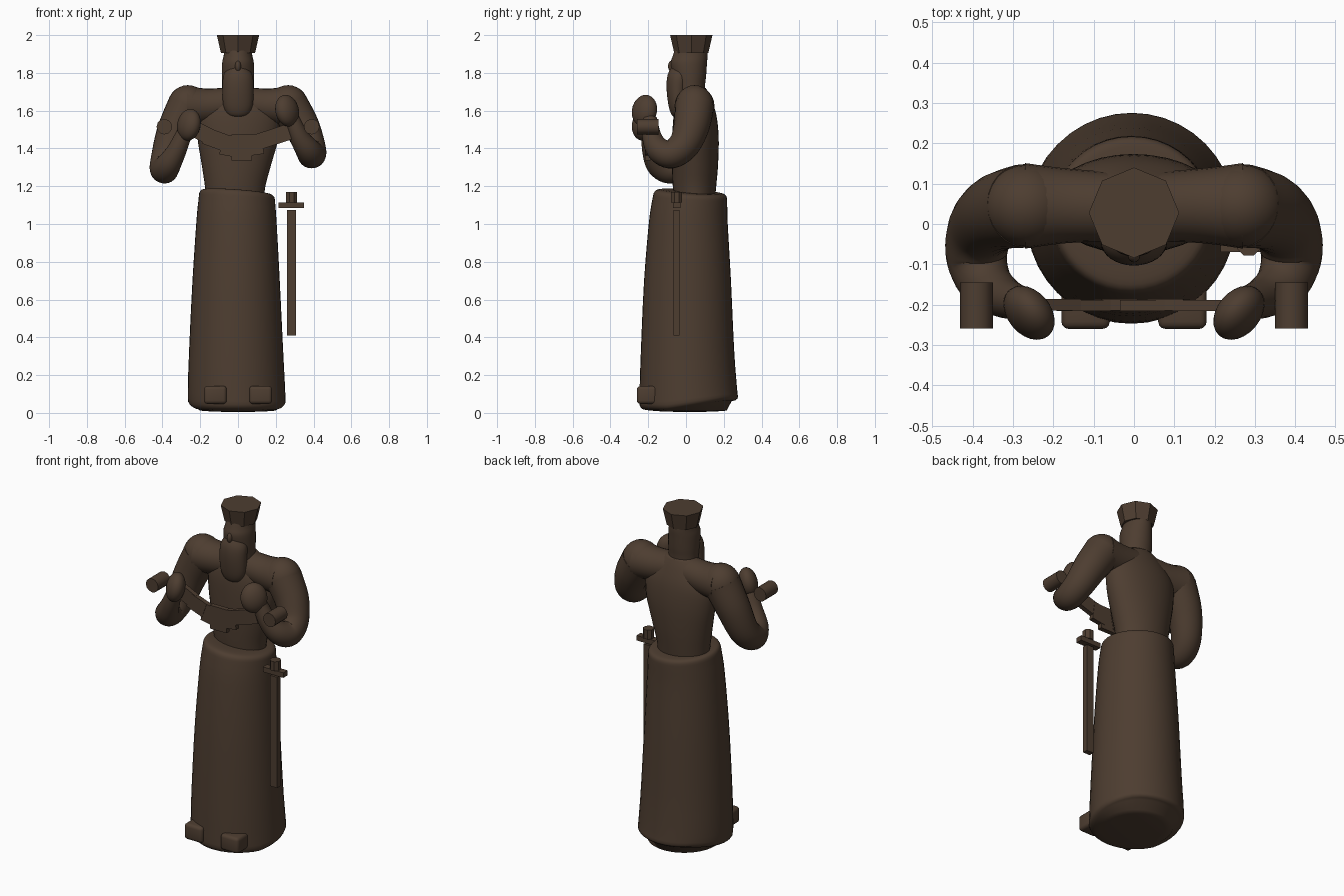
import bpy, bmesh, math
from mathutils import Vector, Matrix

if "Cube" in bpy.data.objects:
    bpy.data.objects.remove(bpy.data.objects["Cube"])

brown = bpy.data.materials.new("dark_brown")
brown.diffuse_color = (0.075, 0.047, 0.030, 1)
brown.use_nodes = True
brown.node_tree.nodes["Principled BSDF"].inputs["Base Color"].default_value = brown.diffuse_color


def finish(bm, name, angle=40):
    bmesh.ops.recalc_face_normals(bm, faces=bm.faces[:])
    me = bpy.data.meshes.new(name)
    bm.to_mesh(me)
    bm.free()
    ob = bpy.data.objects.new(name, me)
    bpy.context.collection.objects.link(ob)
    me.materials.append(brown)
    bpy.ops.object.select_all(action='DESELECT')
    bpy.context.view_layer.objects.active = ob
    ob.select_set(True)
    if angle:
        bpy.ops.object.shade_smooth_by_angle(angle=math.radians(angle))
    return ob


def spline(keys, steps):
    """Catmull-Rom through tuples of numbers."""
    out = []
    for i in range(len(keys) - 1):
        a, b, c, d = (Vector(keys[max(0, min(len(keys) - 1, i + k))]) for k in (-1, 0, 1, 2))
        for s in range(steps):
            t = s / steps
            out.append(0.5 * (2 * b + (c - a) * t + (2 * a - 5 * b + 4 * c - d) * t * t
                              + (3 * b - a - 3 * c + d) * t ** 3))
    return out + [Vector(keys[-1])]


def skin(name, rings, angle=60):
    """Join equal rings of points into a capped body."""
    bm = bmesh.new()
    loops = [[bm.verts.new(p) for p in r] for r in rings]
    n = len(loops[0])
    for a, b in zip(loops, loops[1:]):
        for i in range(n):
            bm.faces.new((a[i], a[(i + 1) % n], b[(i + 1) % n], b[i]))
    bm.faces.new(loops[0][::-1])
    bm.faces.new(loops[-1])
    return finish(bm, name, angle)


def loft(name, keys, steps=4, n=32, lift=lambda x, y, z: 0):
    """Stacked ellipses: z, centre x, centre y, radius x, radius y."""
    rings = []
    for z, cx, cy, rx, ry in spline(keys, steps):
        ring = []
        for i in range(n):
            a = math.tau * i / n
            x, y = cx + rx * math.cos(a), cy + ry * math.sin(a)
            ring.append((x, y, z + lift(x, y, z)))
        rings.append(ring)
    return skin(name, rings)


def tube(name, keys, ref, steps=6, n=24):
    """Round tube along x, y, z, radius."""
    pts = spline(keys, steps)
    rings = []
    for k, p in enumerate(pts):
        t = (pts[min(k + 1, len(pts) - 1)] - pts[max(k - 1, 0)]).to_3d().normalized()
        u = (Vector(ref) - t * t.dot(Vector(ref))).normalized()
        v = t.cross(u)
        rings.append([p.to_3d() + p[3] * (u * math.cos(math.tau * i / n) + v * math.sin(math.tau * i / n))
                      for i in range(n)])
    return skin(name, rings)


def ball(name, loc, size, rot=Matrix()):
    bm = bmesh.new()
    bmesh.ops.create_uvsphere(bm, u_segments=24, v_segments=14, radius=1,
                              matrix=Matrix.Translation(loc) @ rot @ Matrix.Diagonal((*size, 1)))
    return finish(bm, name, 60)


def box(name, loc, size, tilt=0, bevel=0):
    bm = bmesh.new()
    bmesh.ops.create_cube(bm, size=1, matrix=Matrix.Translation(loc)
                          @ Matrix.Rotation(math.radians(tilt), 4, 'Y') @ Matrix.Diagonal((*size, 1)))
    if bevel:
        bmesh.ops.bevel(bm, geom=bm.edges[:], offset=bevel, segments=3, profile=0.5, affect='EDGES')
    return finish(bm, name, 50 if bevel else 0)


def cylinder(name, loc, r1, r2, depth, sides, rot=Matrix(), angle=0):
    bm = bmesh.new()
    bmesh.ops.create_cone(bm, cap_ends=True, segments=sides, radius1=r1, radius2=r2, depth=depth,
                          matrix=Matrix.Translation(loc) @ rot)
    return finish(bm, name, angle)


# Long robe: hem rises at the back, waistline slopes down to the right and back
def robe_lift(x, y, z):
    hem = max(0, 1 - z / 0.25) * 0.05 * max(0, min(1, (y + 0.1) / 0.3)) if z > 0.015 else 0
    waist = max(0, (z - 0.95) / 0.22) * (-0.07 * x - 0.07 * y)
    return hem + waist


loft("robe", [(0.005, 0, 0.02, 0.06, 0.06), (0.012, 0, 0.015, 0.20, 0.20), (0.03, -0.004, 0.015, 0.252, 0.256),
              (0.10, -0.008, 0.012, 0.258, 0.258), (0.35, -0.01, 0.008, 0.248, 0.246),
              (0.70, -0.01, 0.008, 0.231, 0.230), (1.00, -0.008, 0.012, 0.213, 0.209),
              (1.12, -0.006, 0.020, 0.203, 0.198), (1.160, -0.006, 0.024, 0.196, 0.190),
              (1.173, -0.008, 0.028, 0.17, 0.165), (1.175, -0.01, 0.03, 0.10, 0.10)], 3, 40, robe_lift)

# Torso
loft("torso", [(1.10, -0.015, 0.045, 0.150, 0.105), (1.20, -0.015, 0.045, 0.160, 0.115),
               (1.32, -0.008, 0.048, 0.185, 0.122), (1.46, 0, 0.050, 0.215, 0.123),
               (1.58, 0, 0.048, 0.215, 0.112), (1.67, 0, 0.045, 0.150, 0.085),
               (1.72, 0, 0.045, 0.09, 0.06)])
tube("shoulder_yoke", [(-0.27, 0.045, 1.625, 0.106), (-0.16, 0.045, 1.625, 0.092), (0, 0.042, 1.64, 0.085),
                       (0.16, 0.045, 1.625, 0.092), (0.27, 0.045, 1.625, 0.106)], (0, 1, 0))

# Head with neck, and the long beard in front
loft("head", [(1.60, 0, 0.03, 0.085, 0.07), (1.72, 0, 0.022, 0.084, 0.078), (1.78, 0, 0.018, 0.086, 0.088),
              (1.85, 0, 0.015, 0.084, 0.096), (1.89, 0, 0.022, 0.076, 0.092), (1.93, 0, 0.028, 0.07, 0.085)])
loft("beard", [(1.565, 0, -0.045, 0.02, 0.012), (1.58, 0, -0.045, 0.055, 0.032), (1.63, 0, -0.045, 0.078, 0.048),
               (1.72, 0, -0.045, 0.082, 0.058), (1.79, 0, -0.035, 0.076, 0.062), (1.84, 0, -0.02, 0.04, 0.05)])
ball("nose", (0, -0.075, 1.835), (0.016, 0.02, 0.03))

# Octagonal cap
cylinder("cap", (0, 0.028, 1.952), 0.090, 0.112, 0.096, 8)

# Arms, hands and rods; the left elbow hangs lower
for side, s, drop, lift in (("right", 1, 0, 0.075), ("left", -1, 0.08, 0)):
    ball(side + "_shoulder", (s * 0.265, 0.045, 1.625), (0.108, 0.103, 0.11))
    tube(side + "_arm", [(s * 0.27, 0.045, 1.625, 0.104), (s * 0.335, 0.03, 1.52 - drop * 0.4, 0.095),
                         (s * 0.378, -0.01, 1.42 - drop * 0.9, 0.083),
                         (s * 0.390, -0.08, 1.37 - drop, 0.076),
                         (s * 0.368, -0.145, 1.395 - drop, 0.066),
                         (s * 0.325, -0.18, 1.46 - drop * 0.9, 0.052),
                         (s * 0.285, -0.195, 1.50 + lift - 0.02, 0.042)], (1, 0, 0))
    rot = Matrix.Rotation(s * math.radians(-40), 4, 'Z') @ Matrix.Rotation(s * math.radians(-12), 4, 'Y')
    ball(side + "_hand", (s * 0.26, -0.22, 1.525 + lift), (0.052, 0.075, 0.085), rot)
    cylinder(side + "_rod", (s * 0.39, -0.202, 1.515), 0.041, 0.041, 0.115, 12,
             Matrix.Rotation(math.pi / 2, 4, 'X'), 40)
    # Shoe tips below the robe
    box(side + "_shoe", (s * 0.12, -0.205, 0.095), (0.12, 0.11, 0.095), 0, 0.018)

# Sagging strap of flat plates held between the hands
for i, (x, z, w, h, tilt) in enumerate([(-0.195, 1.485, 0.10, 0.085, 26), (-0.125, 1.45, 0.11, 0.09, 20),
                                        (-0.045, 1.415, 0.09, 0.11, 10), (0.02, 1.405, 0.11, 0.14, 0),
                                        (0.085, 1.42, 0.09, 0.11, -8), (0.19, 1.462, 0.17, 0.085, -18)]):
    box("strap_plate_%d" % (i + 1), (x, -0.2 - 0.002 * (i % 2), z), (w, 0.028, h), tilt)

# Sword hanging at the right hip
box("sword_blade", (0.283, -0.05, 0.742), (0.046, 0.032, 0.665))
box("sword_guard", (0.282, -0.05, 1.10), (0.136, 0.04, 0.03))
cylinder("sword_grip", (0.284, -0.05, 1.142), 0.031, 0.031, 0.056, 8, Matrix.Rotation(math.pi / 8, 4, 'Z'))
